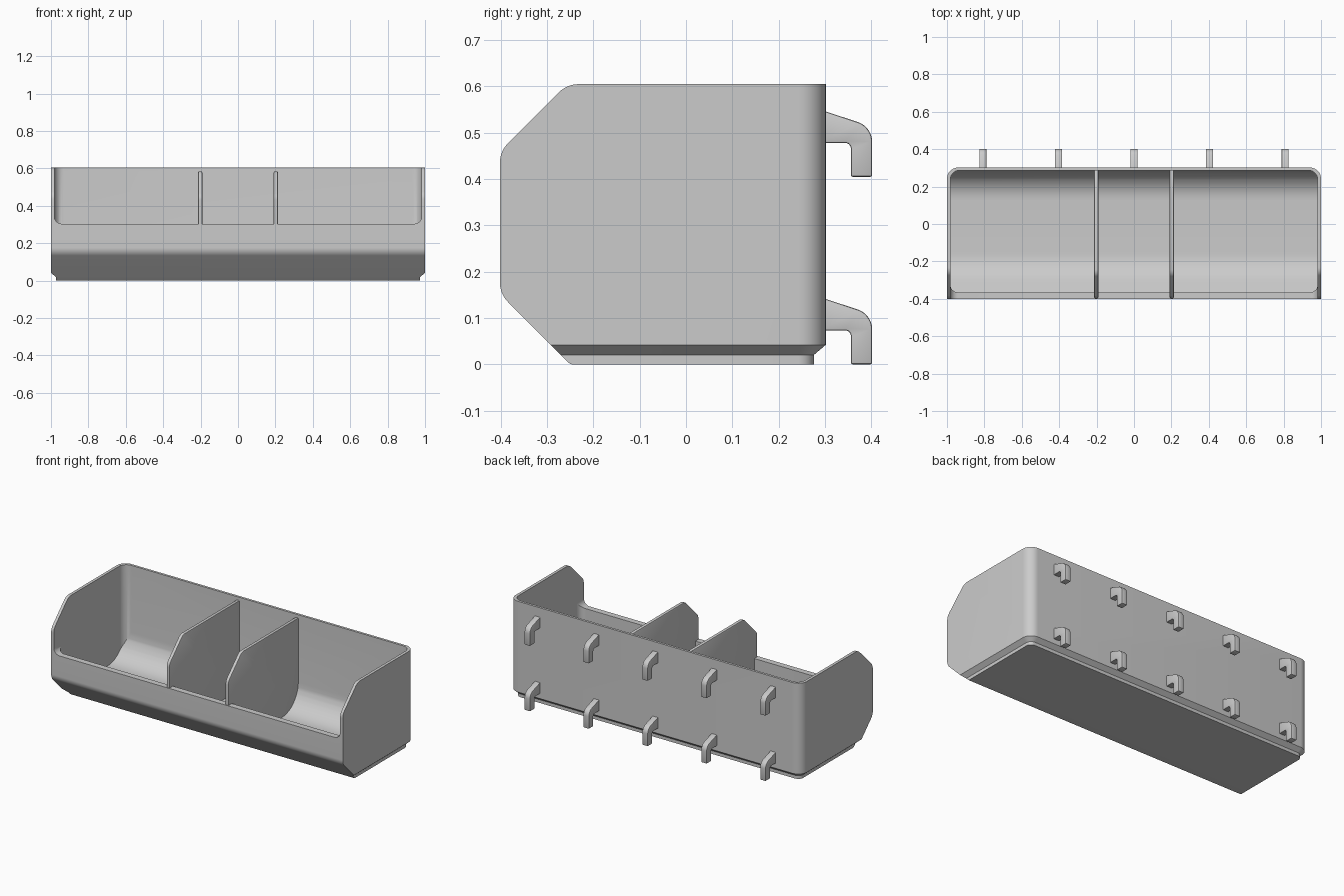
import bpy, bmesh, math
from mathutils import Vector

cube = bpy.data.objects.get("Cube")
if cube:
    bpy.data.objects.remove(cube, do_unlink=True)

grey = bpy.data.materials.new("grey plastic")
grey.use_nodes = True
COLOUR = (0.6, 0.6, 0.6, 1)
grey.diffuse_color = COLOUR
grey.node_tree.nodes["Principled BSDF"].inputs["Base Color"].default_value = COLOUR


def fillet(corners, steps=10):
    """Round each (a, b, radius) corner of a closed outline."""
    out = []
    n = len(corners)
    for i, (a, b, r) in enumerate(corners):
        p = Vector((a, b))
        if r <= 0:
            out.append(p)
            continue
        u = (Vector(corners[i - 1][:2]) - p).normalized()
        v = (Vector(corners[(i + 1) % n][:2]) - p).normalized()
        half = u.angle(v) / 2
        centre = p + (u + v).normalized() * r / math.sin(half)
        reach = r / math.tan(half)
        start, end = p + u * reach - centre, p + v * reach - centre
        turn = start.angle_signed(end)
        for k in range(steps + 1):
            t = -turn * k / steps
            c, s = math.cos(t), math.sin(t)
            out.append(centre + Vector((start.x * c - start.y * s, start.x * s + start.y * c)))
    return out


def loft(name, rings):
    """Closed solid skinned through rings of equal point count."""
    bm = bmesh.new()
    loops = [[bm.verts.new(p) for p in ring] for ring in rings]
    n = len(loops[0])
    for low, high in zip(loops, loops[1:]):
        for i in range(n):
            j = (i + 1) % n
            bm.faces.new((low[i], low[j], high[j], high[i]))
    bm.faces.new(loops[0][::-1])
    bm.faces.new(loops[-1])
    bmesh.ops.recalc_face_normals(bm, faces=bm.faces)
    mesh = bpy.data.meshes.new(name)
    bm.to_mesh(mesh)
    bm.free()
    mesh.materials.append(grey)
    obj = bpy.data.objects.new(name, mesh)
    bpy.context.collection.objects.link(obj)
    return obj


def side_prism(name, corners, x0, x1):
    outline = fillet(corners)
    return loft(name, [[(x, p.x, p.y) for p in outline] for x in (x0, x1)])


def column(name, half, front, back, r_front, r_back, levels):
    """Upright rounded box; levels are (height, inset) pairs."""
    rings = []
    for z, inset in levels:
        w, y = half - inset, back - inset
        outline = fillet([(-w, front, r_front), (w, front, r_front),
                          (w, y, r_back - inset), (-w, y, r_back - inset)])
        rings.append([(p.x, p.y, z) for p in outline])
    return loft(name, rings)


def select_only(obj):
    bpy.ops.object.select_all(action='DESELECT')
    obj.select_set(True)
    bpy.context.view_layer.objects.active = obj


def combine(obj, tool, operation):
    select_only(obj)
    mod = obj.modifiers.new("cut", 'BOOLEAN')
    mod.operation, mod.object, mod.solver = operation, tool, 'EXACT'
    bpy.ops.object.modifier_apply(modifier=mod.name)
    bpy.data.objects.remove(tool, do_unlink=True)


def finish(obj, bevel=0):
    select_only(obj)
    if bevel:
        mod = obj.modifiers.new("soft edges", 'BEVEL')
        mod.width, mod.segments = bevel, 2
        mod.limit_method, mod.angle_limit = 'ANGLE', math.radians(40)
        bpy.ops.object.modifier_apply(modifier=mod.name)
    bpy.ops.object.shade_smooth_by_angle(angle=math.radians(30))


# Outer body: stepped foot, rounded back corners, angled front
shell = column("bin_shell", 1, -0.6, 0.302, 0, 0.06,
               [(0, 0.026), (0.02, 0.026), (0.042, 0), (0.605, 0)])
outer = side_prism("outer_profile", [
    (-0.25, 0, 0.01), (0.5, 0, 0), (0.5, 0.605, 0),
    (-0.257, 0.605, 0.06), (-0.402, 0.46, 0.06), (-0.402, 0.152, 0.06)], -1.2, 1.2)
combine(shell, outer, 'INTERSECT')

# Scooped interior
cavity = column("cavity", 0.982, -0.365, 0.287, 0.04, 0.05, [(-0.2, 0), (0.8, 0)])
scoop = side_prism("scoop_profile", [
    (-0.24, 0.03, 0.2), (0.287, 0.03, 0.16), (0.287, 0.75, 0),
    (-0.5, 0.75, 0), (-0.5, 0.29, 0)], -1.2, 1.2)
combine(cavity, scoop, 'INTERSECT')
combine(shell, cavity, 'DIFFERENCE')

# Front opening above the low lip
opening = loft("front_opening", [
    [(p.x, y, p.y) for p in fillet([(-0.982, 0.304, 0.04), (0.982, 0.304, 0.04),
                                    (0.982, 0.8, 0), (-0.982, 0.8, 0)])]
    for y in (-0.6, -0.3)])
combine(shell, opening, 'DIFFERENCE')
finish(shell)

# Two dividers
for side, x in (("right", -0.202), ("left", 0.202)):
    divider = side_prism(side + "_divider", [
        (-0.23, 0.012, 0), (0.294, 0.012, 0.1), (0.294, 0.585, 0),
        (-0.265, 0.585, 0.05), (-0.398, 0.452, 0.05), (-0.398, 0.18, 0)], x - 0.011, x + 0.011)
    finish(divider, 0.006)

# Two rows of hanging hooks on the back
for row, base in (("lower", 0), ("upper", 0.405)):
    for i in range(5):
        x = (i - 2) * 0.404
        hook = side_prism(f"{row}_hook_{i + 1}", [
            (0.293, base + 0.144, 0), (0.293, base + 0.073, 0), (0.356, base + 0.073, 0.012),
            (0.356, base, 0), (0.402, base, 0), (0.402, base + 0.108, 0.045)],
            x - 0.019, x + 0.019)
        finish(hook, 0.004)
